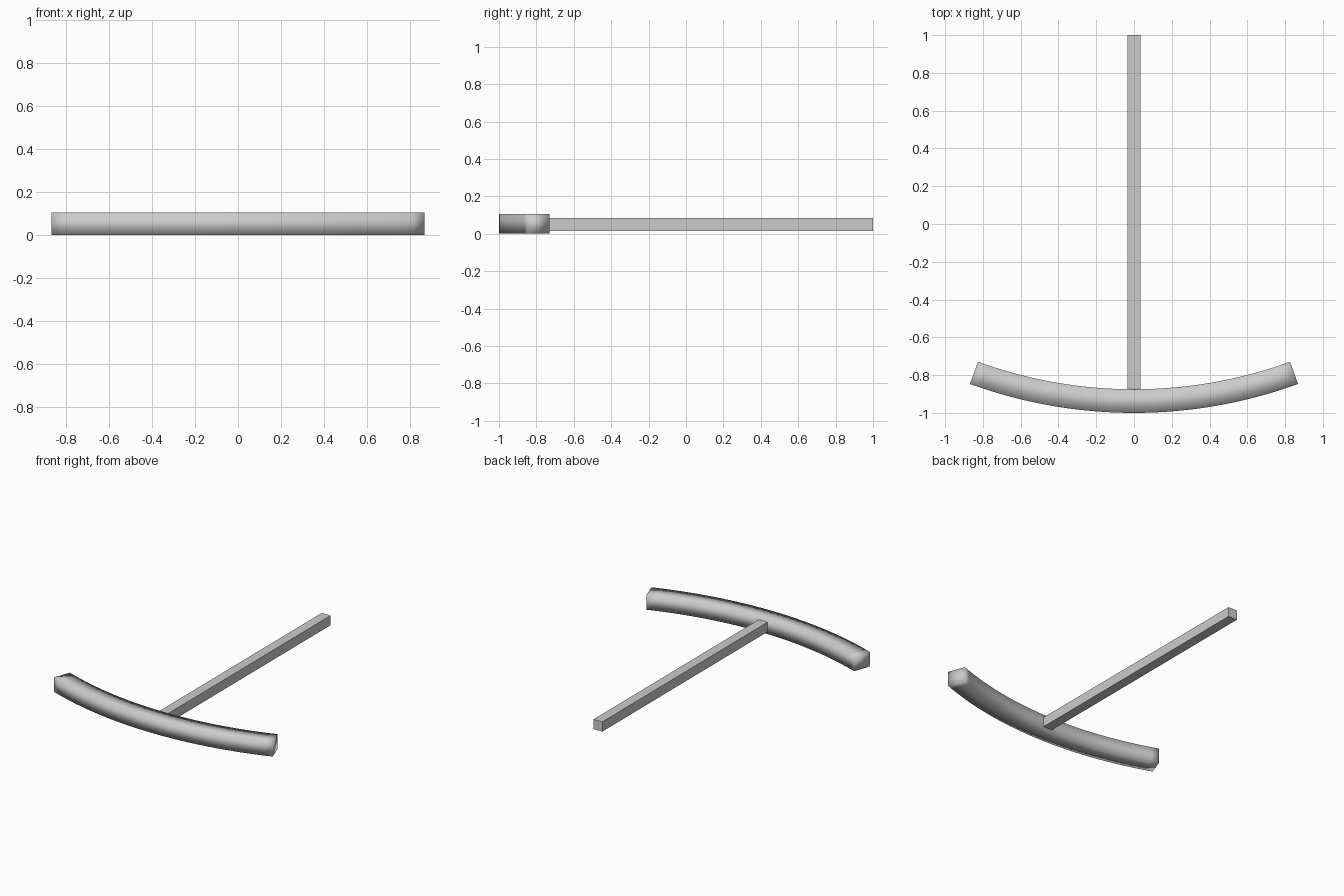
import bpy, bmesh, math

if "Cube" in bpy.data.objects:
    bpy.data.objects.remove(bpy.data.objects["Cube"])


def finish(bm, name, smooth):
    bmesh.ops.recalc_face_normals(bm, faces=bm.faces)
    mesh = bpy.data.meshes.new(name)
    bm.to_mesh(mesh)
    bm.free()
    for p in mesh.polygons:
        p.use_smooth = smooth
    obj = bpy.data.objects.new(name, mesh)
    bpy.context.collection.objects.link(obj)
    return obj


# Curved crossbar: rectangular section swept along a 40 degree arc
R_OUT, R_IN, HEIGHT, STEPS = 2.54, 2.415, 0.105, 32
CENTRE_Y = R_OUT - 1.0
HALF = math.radians(20)
section = [(R_OUT, 0), (R_OUT, HEIGHT), (R_IN, HEIGHT), (R_IN, 0)]

bm = bmesh.new()
rings = []
for i in range(STEPS + 1):
    a = -HALF + 2 * HALF * i / STEPS
    rings.append([bm.verts.new((r * math.sin(a), CENTRE_Y - r * math.cos(a), z))
                  for r, z in section])
for r0, r1 in zip(rings, rings[1:]):
    for k in range(4):
        n = (k + 1) % 4
        bm.faces.new((r0[k], r0[n], r1[n], r1[k]))
bm.faces.new(rings[0])
bm.faces.new(rings[-1])
finish(bm, "curved_crossbar", True)

# Straight square shaft, set slightly into the crossbar
WIDTH, Y0, Y1 = 0.07, -0.89, 1.0
bm = bmesh.new()
bmesh.ops.create_cube(bm, size=1)
bmesh.ops.scale(bm, vec=(WIDTH, Y1 - Y0, WIDTH), verts=bm.verts)
bmesh.ops.translate(bm, vec=(0, (Y0 + Y1) / 2, 0.05), verts=bm.verts)
finish(bm, "shaft", False)
